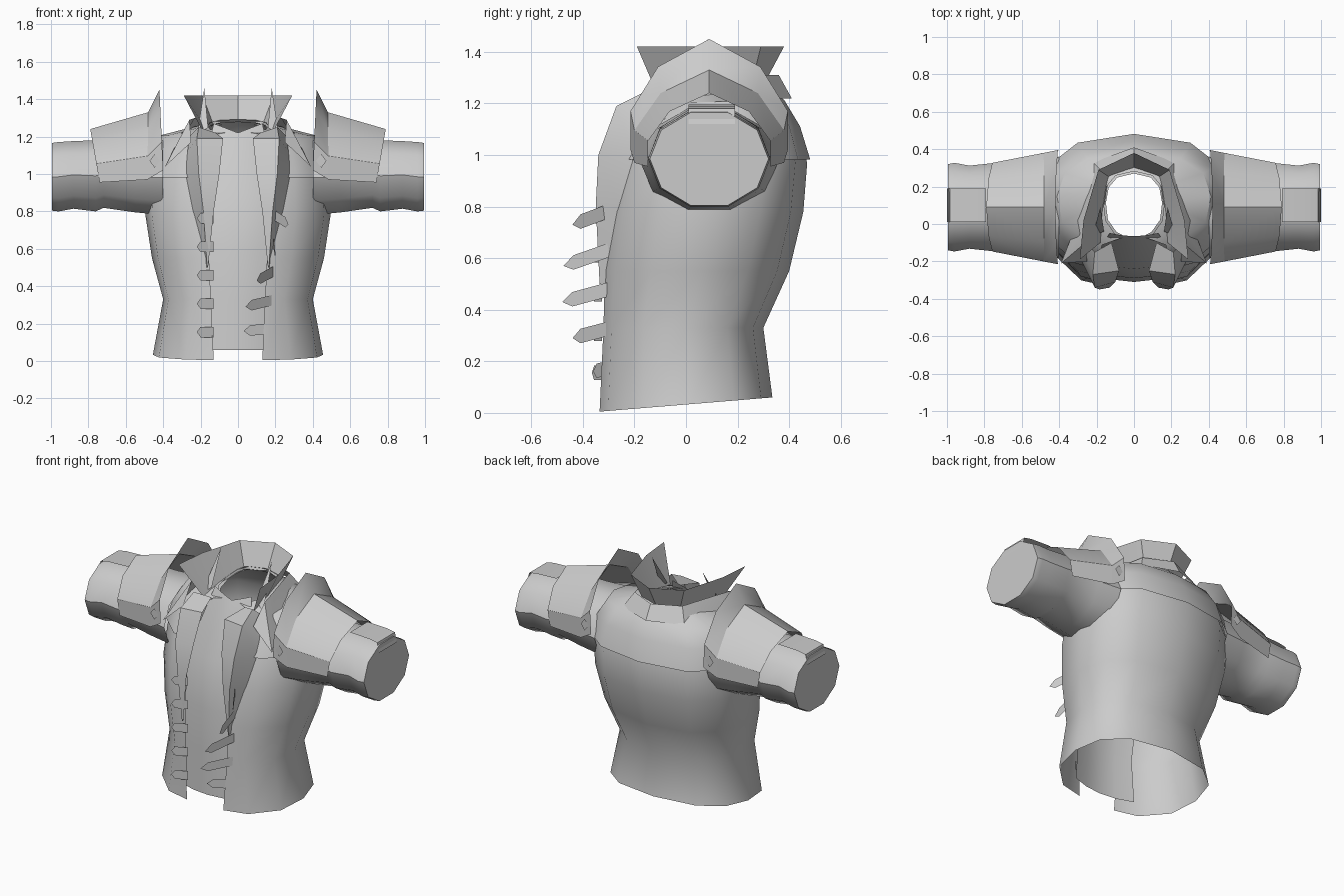
import bpy
import bmesh
from math import cos, sin, pi, radians
from mathutils import Vector

if "Cube" in bpy.data.objects:
    bpy.data.objects.remove(bpy.data.objects["Cube"])

grey = bpy.data.materials.new("plain grey cloth")
grey.use_nodes = True
colour = (0.6, 0.6, 0.6, 1)
grey.diffuse_color = colour
grey.node_tree.nodes["Principled BSDF"].inputs["Base Color"].default_value = colour


def finish(name, bm, mirror=True, smooth=40):
    """Turn a bmesh into a named, shaded and optionally mirrored object."""
    bmesh.ops.recalc_face_normals(bm, faces=bm.faces)
    mesh = bpy.data.meshes.new(name)
    bm.to_mesh(mesh)
    bm.free()
    mesh.materials.append(grey)
    part = bpy.data.objects.new(name, mesh)
    bpy.context.collection.objects.link(part)
    bpy.ops.object.select_all(action="DESELECT")
    part.select_set(True)
    bpy.context.view_layer.objects.active = part
    if mirror:
        modifier = part.modifiers.new("Mirror", "MIRROR")
        modifier.use_clip = True
        bpy.ops.object.modifier_apply(modifier=modifier.name)
    bpy.ops.object.shade_smooth_by_angle(angle=radians(smooth))
    return part


def loft(name, rows, closed=False, cap=False, **options):
    """Skin a surface across rows of points."""
    bm = bmesh.new()
    grid = [[bm.verts.new(p) for p in row] for row in rows]
    for low, high in zip(grid, grid[1:]):
        count = len(low)
        for i in range(count if closed else count - 1):
            j = (i + 1) % count
            bm.faces.new((low[i], low[j], high[j], high[i]))
    if cap:
        bm.faces.new(grid[-1])
    bmesh.ops.remove_doubles(bm, verts=bm.verts, dist=0.0005)
    return finish(name, bm, **options)


def plate(name, points, **options):
    bm = bmesh.new()
    bm.faces.new([bm.verts.new(p) for p in points])
    return finish(name, bm, **options)


# Jacket body: half rings running from the front opening to the back seam
OUTLINE = [(.62, -.9), (.93, -.5), (1, .05), (.9, .55), (.6, .87), (0, 1)]


def half_ring(z_front, z_back, width, front, back, edge, grow=0):
    middle, depth = (front + back) / 2, (back - front) / 2 + grow
    width += grow
    row = []
    for u, v in [(edge / width, -1)] + OUTLINE:
        z = z_front + (z_back - z_front) * (v + 1) / 2
        row.append((u * width, middle + v * depth, z + grow))
    return row


levels = [
    (.005, .06, .455, -.335, .335, .13),
    (.33, .33, .4, -.32, .3, .145),
    (.55, .55, .46, -.315, .4, .155),
    (.78, .78, .495, -.285, .455, .165),
    (.97, .97, .49, -.235, .47, .18),
    (1.09, 1.1, .46, -.175, .43, .19),
    (1.19, 1.2, .4, -.1, .37, .17),
    (1.21, 1.28, .15, -.06, .27, .06),
]
loft("jacket_body", [half_ring(*level) for level in levels])
loft("shoulder_yoke", [half_ring(*level, grow=.012) for level in levels[4:]])

# Shirt panel filling the front opening
shirt = [(.06, -.31, .22), (.33, -.3, .2), (.6, -.29, .22), (.9, -.24, .22), (1.22, -.065, .13)]
loft("shirt_front", [[(w * t, y + (w * t) ** 2, z + (.05 * t if z > 1 else 0))
                      for t in (0, .5, 1)] for z, y, w in shirt])

# Sleeves with closed ends
sleeve = [(.4, .98, .27, .21), (.55, .985, .25, .2), (.72, 1, .225, .19), (.76, .99, .235, .2),
          (.88, .995, .222, .19), (.96, .985, .237, .195), (.995, .985, .23, .19)]
loft("sleeve", [[(x, .09 + ry * cos(i * pi / 5), z + rz * sin(i * pi / 5)) for i in range(10)]
                for x, z, ry, rz in sleeve], closed=True, cap=True)

# Cuff tabs folding over the sleeve ends
cuff = [(.79, 1.195), (.93, 1.19), (.985, 1.18), (1, 1.12)]
loft("cuff_tab", [[(x, .01, z), (x, .19, z)] for x, z in cuff])

# Shoulder guards: arched plate and upright rim
ARCH = [(-1, 0), (-1, .35), (-.65, .75), (0, 1), (.65, .75), (1, .35), (1, 0)]


def arch(x_top, x_bottom, top, bottom, radius):
    return [(x_bottom + (x_top - x_bottom) * v, .09 + radius * u, bottom + (top - bottom) * v)
            for u, v in ARCH]


guard_base = arch(.48, .485, 1.33, .97, .29)
loft("shoulder_guard", [guard_base, arch(.79, .74, 1.24, .955, .237)], smooth=30)
loft("guard_rim", [guard_base, arch(.42, .4, 1.45, 1.02, .305)], smooth=30)

# Diamond rivets at the front and back of each guard
for side, y in (("front", -.216), ("back", .396)):
    plate("rivet_" + side, [(.445 + .028 * cos(i * pi / 2), y, 1.07 + .037 * sin(i * pi / 2))
                            for i in range(4)])

# Flared standing collar
collar_base = [(0, .3, 1.27), (.13, .25, 1.26), (.17, .05, 1.24), (.18, -.1, 1.21)]
collar_top = [(0, .38, 1.42), (.19, .29, 1.42), (.27, .02, 1.42), (.29, -.19, 1.42)]
loft("collar", [collar_base, collar_top], smooth=30)
plate("collar_point", [(.16, -.04, 1.25), (.18, .09, 1.46), (.22, -.06, 1.2)])

# Folded collar skirt around the back and down over the chest
skirt_top = [(0, .36, 1.31), (.17, .28, 1.31), (.23, .04, 1.3), (.26, -.1, 1.29)]
skirt_low = [(0, .41, 1.22), (.22, .33, 1.22), (.3, .02, 1.22), (.39, -.21, 1.04)]
loft("collar_skirt", [skirt_top, skirt_low], smooth=30)
plate("collar_flap", [(.26, -.1, 1.29), (.39, -.21, 1.04), (.25, -.2, 1.17)])

# Lapels: free inner edge, fold line and root on the body
lapel_inner = [(.12, -.1, 1.22), (.08, -.25, 1.19), (.1, -.31, 1), (.13, -.34, .8), (.16, -.33, .5)]
lapel_fold = [(.21, -.15, 1.25), (.22, -.27, 1.19), (.21, -.34, 1), (.185, -.35, .8), (.165, -.335, .5)]
lapel_root = [(.26, -.1, 1.2), (.27, -.16, 1.12), (.28, -.2, 1), (.24, -.26, .8), (.17, -.3, .5)]
loft("lapel", [lapel_inner, lapel_fold, lapel_root], smooth=30)


# Loose buckle straps: pointed upright plates
def strap(name, base, tip):
    base, tip = Vector(base), Vector(tip)
    up = Vector((0, 0, .028))
    neck = base.lerp(tip, .78)
    plate(name, [base - up, neck - up, tip, neck + up, base + up], mirror=False)


left_tips = [(.03, -.36, .16), (.04, -.44, .29), (.1, -.48, .43), (.2, -.475, .57), (.27, -.44, .73)]
for i, tip in enumerate(left_tips):
    height = .165 + .152 * i
    strap(f"left_strap_{i + 1}", (.19, -.3, height + .01), tip)
    strap(f"right_strap_{i + 1}", (-.13, -.325, height - .01), (-.22, -.365, height - .01))
